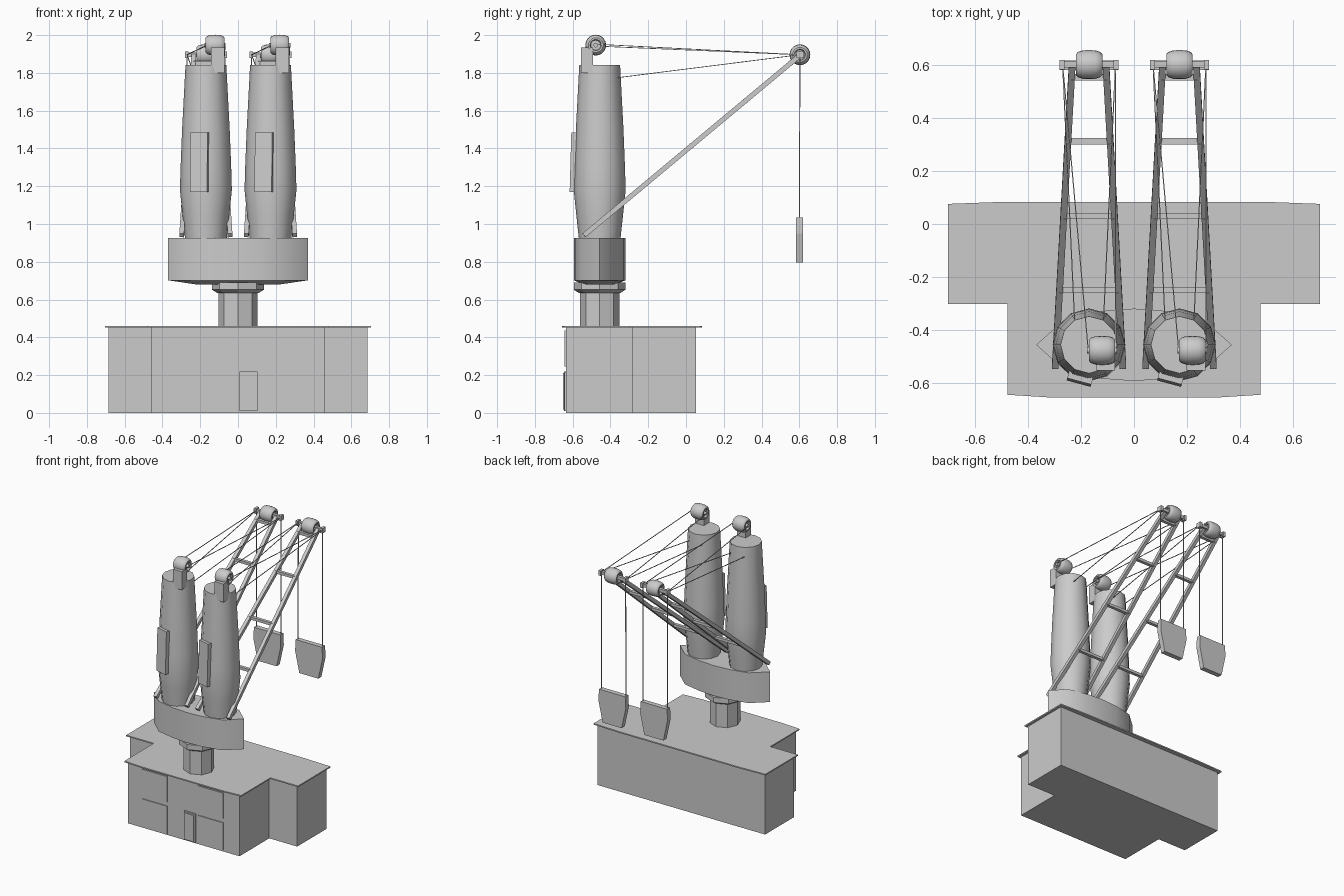
import bpy, bmesh, math
from mathutils import Vector, Matrix

if "Cube" in bpy.data.objects:
    bpy.data.objects.remove(bpy.data.objects["Cube"])


def make(name, bm, smooth=None):
    bmesh.ops.recalc_face_normals(bm, faces=bm.faces)
    me = bpy.data.meshes.new(name)
    bm.to_mesh(me)
    bm.free()
    ob = bpy.data.objects.new(name, me)
    bpy.context.collection.objects.link(ob)
    if smooth:
        bpy.ops.object.select_all(action='DESELECT')
        ob.select_set(True)
        bpy.context.view_layer.objects.active = ob
        bpy.ops.object.shade_smooth_by_angle(angle=math.radians(smooth))
    return ob


def loft(name, rings, smooth=None):
    """Skin a list of equal-length point rings and cap both ends."""
    bm = bmesh.new()
    vs = [[bm.verts.new(p) for p in r] for r in rings]
    n = len(rings[0])
    for a, b in zip(vs, vs[1:]):
        for i in range(n):
            j = (i + 1) % n
            bm.faces.new((a[i], a[j], b[j], b[i]))
    bm.faces.new(vs[0])
    bm.faces.new(vs[-1])
    return make(name, bm, smooth)


def prism(name, pts, z0, z1):
    return loft(name, [[(x, y, z) for x, y in pts] for z in (z0, z1)])


def lathe(name, c, profile, n, axis='Z', smooth=None):
    rings = []
    for h, r in profile:
        ring = []
        for i in range(n):
            a = 2 * math.pi * i / n
            u, v = r * math.cos(a), r * math.sin(a)
            ring.append(Vector(c) + Vector((u, v, h) if axis == 'Z' else (h, u, v)))
        rings.append(ring)
    return loft(name, rings, smooth)


def box(name, lo, hi):
    return prism(name, [(lo[0], lo[1]), (hi[0], lo[1]), (hi[0], hi[1]), (lo[0], hi[1])], lo[2], hi[2])


def beam(name, p, q, w, h, n=4):
    """Straight bar from p to q; w is the sideways width, h the depth."""
    p, q = Vector(p), Vector(q)
    d = (q - p).normalized()
    ref = Vector((0, 1, 0)) if abs(d.x) > 0.9 else Vector((1, 0, 0))
    u = (ref - d * ref.dot(d)).normalized()
    v = d.cross(u)
    k = math.sqrt(0.5)
    ring = [u * w * k * math.cos(a) + v * h * k * math.sin(a)
            for a in (2 * math.pi * (i + 0.5) / n for i in range(n))]
    return loft(name, [[e + o for o in ring] for e in (p, q)])


def mirror(pts):
    return pts + [(-x, y) for x, y in reversed(pts)]


# T-shaped building and its slightly bowed overhanging roof
prism("building_walls", mirror([(0.457, -0.635), (0.457, -0.287), (0.686, -0.287), (0.686, 0.054)]), 0, 0.452)
prism("building_roof", mirror([(0.32, -0.656), (0.478, -0.646), (0.478, -0.303),
                               (0.704, -0.303), (0.704, 0.076), (0.49, 0.084)]), 0.451, 0.46)

# Front wall panels and door
for x in (-0.337, 0.12):
    for z0, z1 in ((0.01, 0.215), (0.245, 0.435)):
        box("wall_panel", (x, -0.642, z0), (x + 0.205, -0.63, z1))
box("door_frame", (0.008, -0.645, 0.01), (0.102, -0.63, 0.22))
box("door_leaf", (0.018, -0.65, 0.018), (0.092, -0.63, 0.21))

# Octagonal pillar, collar and lens-shaped platform
PY = -0.457
lathe("pillar", (0, PY, 0), [(0.455, 0.104), (0.65, 0.104)], 8)
lathe("pillar_collar", (0, PY, 0), [(0.635, 0.11), (0.652, 0.137), (0.69, 0.137)], 8)
lens = mirror([(0.12, 0.128), (0.26, 0.098), (0.37, 0.0), (0.26, -0.098), (0.12, -0.128)])
half = [(0, 0.137)]
lens = half + lens[:5] + [(0, -0.137)] + lens[5:]
loft("platform", [[(x * s, PY + y * s, z) for x, y in lens]
                  for s, z in ((0.6, 0.68), (1, 0.702), (1, 0.926))], 35)

DRUM = [(-0.035, 0.012), (-0.035, 0.026), (-0.05, 0.03), (-0.05, 0.039), (-0.042, 0.048),
        (-0.025, 0.0535), (0, 0.055)]
DRUM += [(-h, r) for h, r in reversed(DRUM[:-1])]

# Two identical crane units side by side
for cx in (-0.17, 0.172):
    # Bulging tower
    lathe("tower", (cx, PY, 0), [(0.92, 0.11), (1.05, 0.124), (1.18, 0.1375), (1.3, 0.134),
                                 (1.5, 0.126), (1.843, 0.108)], 12, smooth=40)
    # Panel lying on one tower facet
    R = Matrix.Rotation(math.radians(-15), 3, 'Z')
    rings = []
    for z, d in ((1.17, 0.0), (1.485, -0.009)):
        rings.append([Vector((cx, PY, z)) + R @ Vector((x, y - d, 0))
                      for x, y in ((-0.047, -0.152), (0.047, -0.152), (0.047, -0.12), (-0.047, -0.12))])
    loft("tower_panel", rings)
    # Top bracket with drum and axle
    box("tower_bracket", (cx + 0.026, -0.555, 1.80), (cx + 0.098, -0.493, 1.935))
    top = Vector((cx + 0.049, -0.478, 1.947))
    lathe("tower_drum", top, DRUM, 20, 'X', 40)
    lathe("tower_drum_axle", top, [(-0.056, 0.012), (0.056, 0.012)], 10, 'X', 40)

    # Boom: two converging rails with rungs
    foot, tip = Vector((cx, -0.54, 0.94)), Vector((cx, 0.60, 1.89))
    for s in (-1, 1):
        beam("boom_rail", foot + Vector((s * 0.128, 0, 0)), tip + Vector((s * 0.064, 0, 0)), 0.025, 0.026)
    for y in (-0.25, 0.03, 0.313, 0.555):
        t = (y - foot.y) / (tip.y - foot.y)
        c = foot.lerp(tip, t)
        o = Vector((0.128 - 0.064 * t, 0, 0))
        beam("boom_rung", c - o, c + o, 0.023, 0.02)

    # Boom tip drum and crossbar with rope blocks
    end = Vector((cx, 0.603, 1.896))
    lathe("boom_drum", end, DRUM, 20, 'X', 40)
    beam("boom_crossbar", end - Vector((0.11, 0, 0)), end + Vector((0.11, 0, 0)), 0.022, 0.022)
    # Hanging hexagonal weight plate
    shape = mirror([(0.108, 1.035), (0.112, 0.95), (0.078, 0.795)])
    loft("weight_plate", [[(cx + x, y, z) for x, z in shape] for y in (0.583, 0.619)])

    # Hoist ropes and stay ropes
    for s in (-1, 1):
        p = end + Vector((s * 0.1, 0, 0))
        beam("crossbar_block", p - Vector((s * 0.008, 0, 0)), p + Vector((s * 0.011, 0, 0)), 0.036, 0.036)
        beam("hoist_rope", p, (p.x, 0.601, 1.03), 0.005, 0.005)
        beam("lower_stay_rope", p, (cx + s * 0.055, -0.36, 1.775), 0.004, 0.004)
        beam("upper_stay_rope", p, top + Vector((s * 0.052, 0, 0.005 * s)), 0.004, 0.004)
